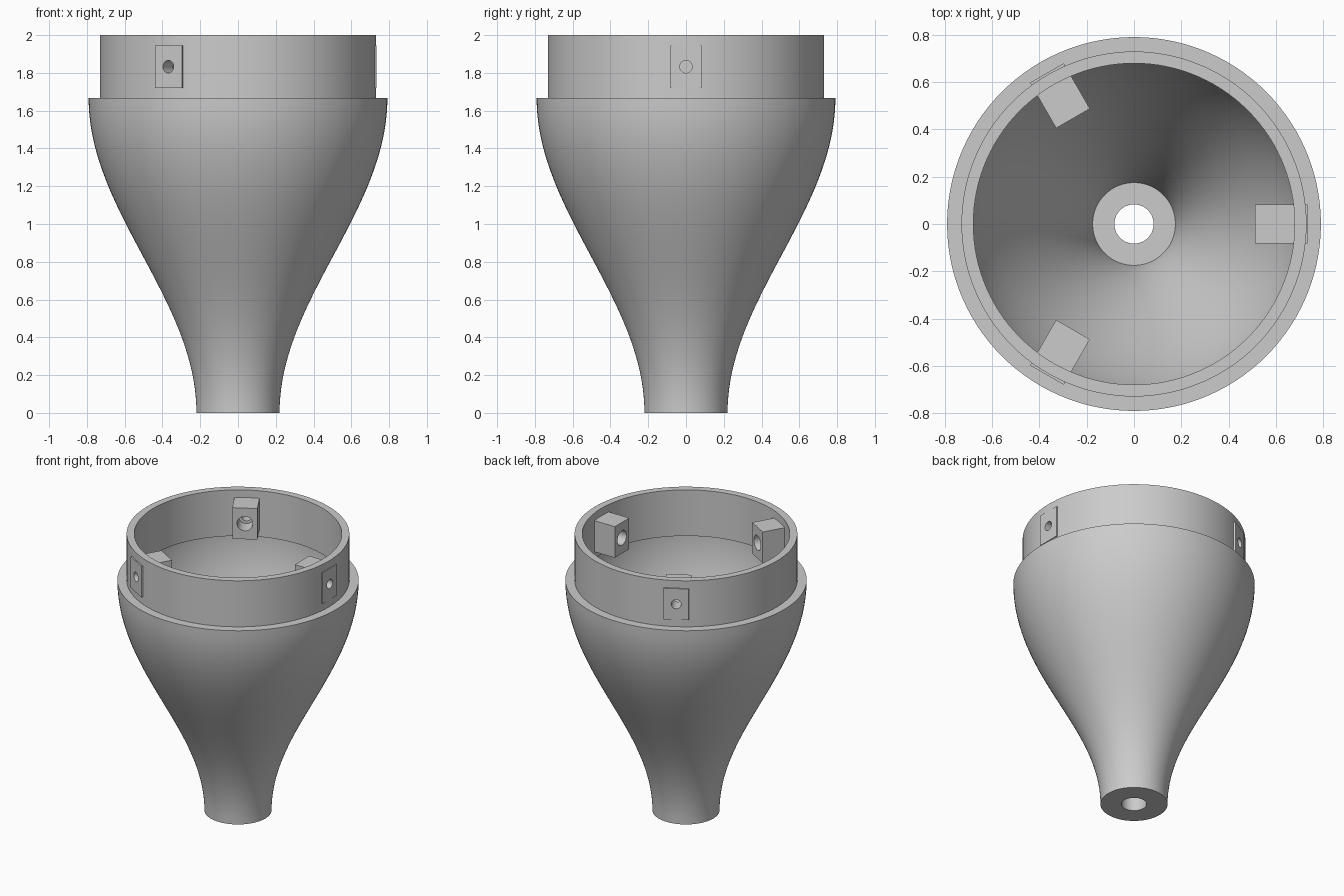
import bpy, bmesh
from math import radians, pi, cos, sin
from mathutils import Matrix

if "Cube" in bpy.data.objects:
    bpy.data.objects.remove(bpy.data.objects["Cube"])

grey = bpy.data.materials.new("plain grey")
grey.use_nodes = True
colour = (0.6, 0.6, 0.6, 1)
grey.diffuse_color = colour
grey.node_tree.nodes["Principled BSDF"].inputs["Base Color"].default_value = colour

FLOOR, SHOULDER, TOP = 0.167, 1.667, 2.0
WALL, DRAIN = 0.061, 0.083
LUG_Z = 1.833


def finish(bm, name):
    bmesh.ops.recalc_face_normals(bm, faces=bm.faces)
    mesh = bpy.data.meshes.new(name)
    bm.to_mesh(mesh)
    bm.free()
    obj = bpy.data.objects.new(name, mesh)
    bpy.context.collection.objects.link(obj)
    mesh.materials.append(grey)
    return obj


def lathe(name, profile, sides=120):
    """Spin a closed (radius, height) profile around z."""
    bm = bmesh.new()
    rings = [[bm.verts.new((r * cos(2 * pi * i / sides), r * sin(2 * pi * i / sides), z))
              for i in range(sides)] for r, z in profile]
    for a, b in zip(rings, rings[1:] + rings[:1]):
        for i in range(sides):
            j = (i + 1) % sides
            bm.faces.new((a[i], a[j], b[j], b[i]))
    return finish(bm, name)


def bell(r0, r1, height, steps=40):
    """S-shaped curve that leaves and arrives vertically."""
    points = []
    for k in range(steps + 1):
        t = k / steps
        u = 1 - t
        r = r0 + (r1 - r0) * (3 * u * t * t + t ** 3)
        z = height * (3 * u * u * t * 0.36 + 3 * u * t * t * 0.64 + t ** 3)
        points.append((r, z))
    return points


def drill(obj, angle, radius, start, end):
    """Cut a radial round hole at lug height."""
    bm = bmesh.new()
    place = (Matrix.Rotation(angle, 4, "Z") @ Matrix.Translation(((start + end) / 2, 0, LUG_Z))
             @ Matrix.Rotation(pi / 2, 4, "Y"))
    bmesh.ops.create_cone(bm, cap_ends=True, segments=32, radius1=radius, radius2=radius,
                          depth=end - start, matrix=place)
    cutter = finish(bm, "drill_cutter")
    cutter.hide_render = True
    mod = obj.modifiers.new("hole", "BOOLEAN")
    mod.operation, mod.solver, mod.object = "DIFFERENCE", "EXACT", cutter
    bpy.context.view_layer.objects.active = obj
    bpy.ops.object.modifier_apply(modifier=mod.name)
    bpy.data.objects.remove(cutter)


# Bell shell of even wall, with a thick drained floor
outer = bell(0.22, 0.791, SHOULDER)
above_floor = [(r - WALL, z) for r, z in outer if z > FLOOR + 0.01]
shell = lathe("funnel_shell", [(DRAIN, 0)] + outer + above_floor[::-1]
              + [(0.175, FLOOR), (DRAIN, FLOOR)])

# Straight collar standing on the inner edge of the shell
collar = lathe("collar", [(0.73, SHOULDER), (0.73, TOP), (0.68, TOP), (0.68, SHOULDER)])
parts = [shell, collar]

# Three counterbored screw lugs through the collar
for n in range(3):
    angle = radians(120 * n)
    shift = 0.004 if n else 0
    start, end = 0.512 + shift, 0.734 + shift
    bm = bmesh.new()
    place = Matrix.Rotation(angle, 4, "Z") @ Matrix.Translation(((start + end) / 2, 0, LUG_Z))
    bmesh.ops.create_cube(bm, size=1, matrix=place @ Matrix.Diagonal((end - start, 0.165, 0.225, 1)))
    lug = finish(bm, f"screw_lug_{n + 1}")
    drill(lug, angle, 0.033, 0.4, 0.85)
    drill(lug, angle, 0.052, 0.4, 0.63)
    drill(collar, angle, 0.033, 0.6, 0.85)
    parts.append(lug)

# Smooth curved walls, crisp rims
for obj in parts:
    bpy.ops.object.select_all(action="DESELECT")
    obj.select_set(True)
    bpy.context.view_layer.objects.active = obj
    bpy.ops.object.shade_smooth_by_angle(angle=radians(30))
    obj.select_set(False)
